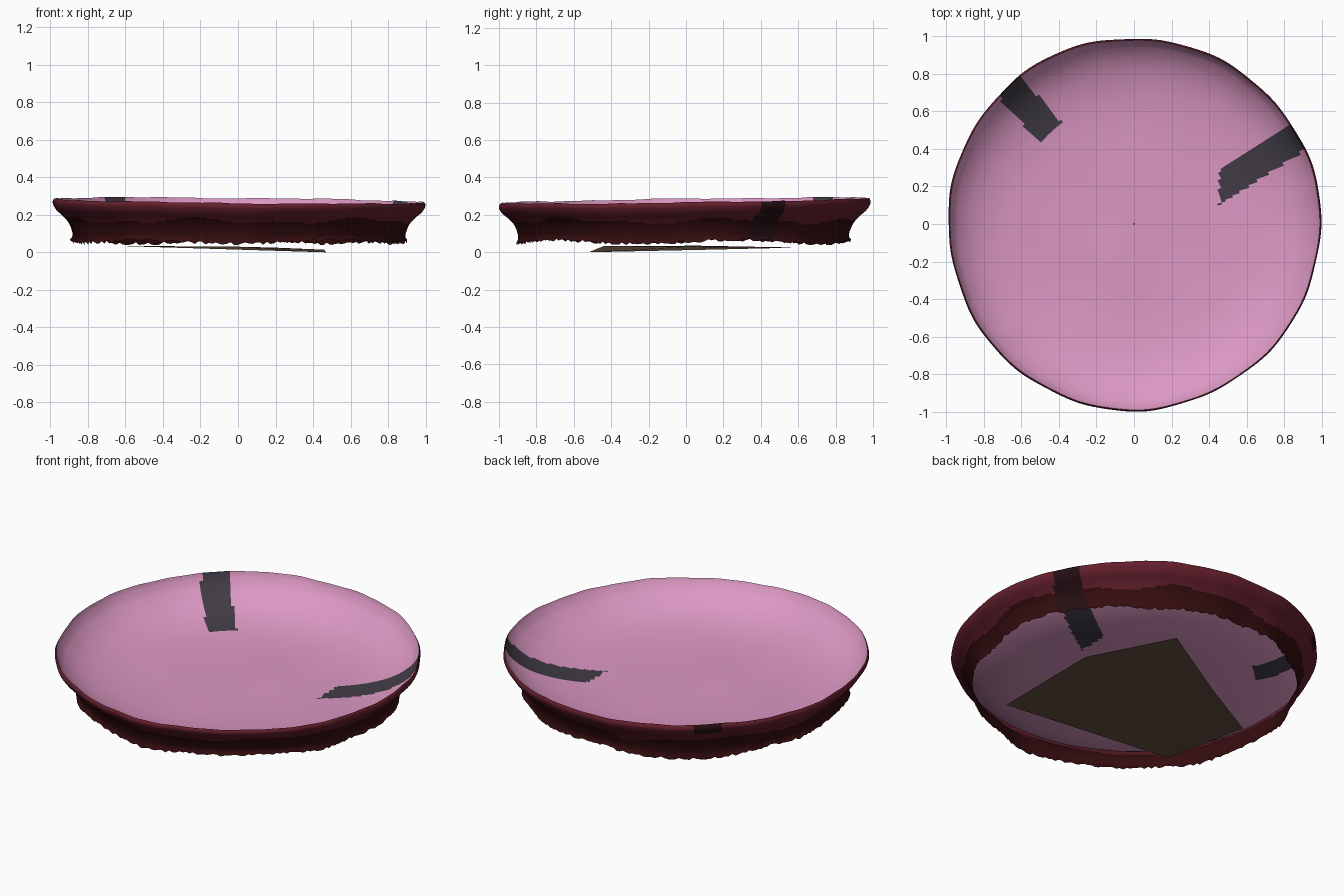
import bpy, math, random

if "Cube" in bpy.data.objects:
    bpy.data.objects.remove(bpy.data.objects["Cube"])

random.seed(4)
SEG = 288


def material(name, rgb):
    m = bpy.data.materials.new(name)
    m.diffuse_color = (*rgb, 1)
    m.use_nodes = True
    m.node_tree.nodes["Principled BSDF"].inputs["Base Color"].default_value = m.diffuse_color
    return m


pink = material("pink glaze", (0.716, 0.314, 0.546))
strip = material("charcoal strip", (0.054, 0.045, 0.061))
maroon = material("maroon", (0.13, 0.014, 0.026))
dark_red = material("dark maroon", (0.036, 0.004, 0.005))
wall_strip = material("blackish red", (0.02, 0.005, 0.007))
brown = material("brown", (0.127, 0.08, 0.051))


def add_object(name, verts, faces, mats):
    me = bpy.data.meshes.new(name)
    me.from_pydata(verts, [], faces)
    for m in mats:
        me.materials.append(m)
    ob = bpy.data.objects.new(name, me)
    bpy.context.collection.objects.link(ob)
    return ob


def curve_at(profile, t):
    """Smoothly sample a list of (radius, z) points, t from 0 to 1."""
    n = len(profile) - 1
    i = min(int(t * n), n - 1)
    f = t * n - i
    p = [profile[max(0, min(n, i + k))] for k in (-1, 0, 1, 2)]
    return [0.5 * (2 * b + (c - a) * f + (2 * a - 5 * b + 4 * c - d) * f * f
                   + (3 * b - a - 3 * c + d) * f ** 3)
            for a, b, c, d in zip(*p)]


def tilt(x, y):
    return -0.010 * x + 0.014 * y


def wobble(a):
    return 0.004 * math.sin(3 * a + 1) + 0.003 * math.sin(7 * a) + 0.002 * math.sin(17 * a + 2)


def revolve(name, rings, point, mats, rule):
    """Rings of SEG points from point(t, angle, column); colour by rule(centre)."""
    verts, faces = [], []
    for j in range(rings + 1):
        for i in range(SEG):
            verts.append(point(j / rings, 2 * math.pi * i / SEG, i))
    for j in range(rings):
        for i in range(SEG):
            k = (i + 1) % SEG
            faces.append((j * SEG + i, j * SEG + k, (j + 1) * SEG + k, (j + 1) * SEG + i))
    ob = add_object(name, verts, faces, mats)
    for p in ob.data.polygons:
        p.material_index = rule(p.center)
        p.use_smooth = True
    return ob


def on_right_strip(c):
    return c.x > 0.455 and abs(-0.54 * (c.x - 0.46) + 0.84 * (c.y - 0.2)) < 0.08


def on_left_strip(c):
    return -0.66 * c.x + 0.75 * c.y > 0.66 and abs(0.75 * (c.x + 0.55) + 0.66 * (c.y - 0.605)) < 0.08


# Shallow dish surface
BOWL = [(0.002, 0.07), (0.25, 0.07), (0.48, 0.074), (0.66, 0.09), (0.79, 0.12),
        (0.88, 0.16), (0.945, 0.21), (0.975, 0.25), (0.986, 0.276)]


def bowl_point(t, a, i):
    r, z = curve_at(BOWL, t)
    r *= 1 + wobble(a) * t
    x, y = r * math.cos(a), r * math.sin(a)
    bump = 0.002 * math.sin(9 * x + 4 * y) * math.sin(8 * y - 3 * x)
    return x, y, z + (tilt(x, y) + 0.5 * wobble(a * 2)) * t ** 3 + bump * (1 - t)


revolve("dish_surface", 72, bowl_point, [pink, strip],
        lambda c: int(on_right_strip(c) or on_left_strip(c)))

# Outer wall with a ragged lower edge
WALL = [(0.986, 0.276), (0.994, 0.255), (0.975, 0.22), (0.935, 0.185),
        (0.905, 0.15), (0.888, 0.11), (0.882, 0.08), (0.890, 0.055)]
ragged = [0.010 * math.sin(5 * 2 * math.pi * i / SEG) + random.uniform(-0.008, 0.009)
          for i in range(SEG)]


def wall_point(t, a, i):
    r, z = curve_at(WALL, t)
    r *= 1 + wobble(a) * (1 + t)
    r += t * t * (0.008 * math.sin(11 * a) + 0.3 * ragged[i] * t ** 6)
    x, y = r * math.cos(a), r * math.sin(a)
    top = (tilt(x, y) + 0.5 * wobble(a * 2)) * (1 - t)
    return x, y, z + top + ragged[i] * t ** 4


def wall_colour(c):
    a = math.atan2(c.y, c.x)
    if on_right_strip(c):
        return 2
    if on_left_strip(c) and c.z > 0.235:
        return 2
    return int(c.z < 0.168 + 0.012 * math.sin(6 * a) + 0.007 * math.sin(13 * a))


revolve("outer_wall", 28, wall_point, [maroon, dark_red, wall_strip], wall_colour)

# Loose flat sheet under the dish
sheet = [(0.47, -0.52, 0.0), (0.46, 0.135, 0.014), (0.2, 0.6, 0.025),
         (-0.33, 0.28, 0.031), (-0.72, 0.065, 0.035), (-0.61, -0.44, 0.033)]
sheet.append((0, 0, 0.030))
add_object("base_sheet", sheet, [((i + 1) % 6, i, 6) for i in range(6)], [brown])
